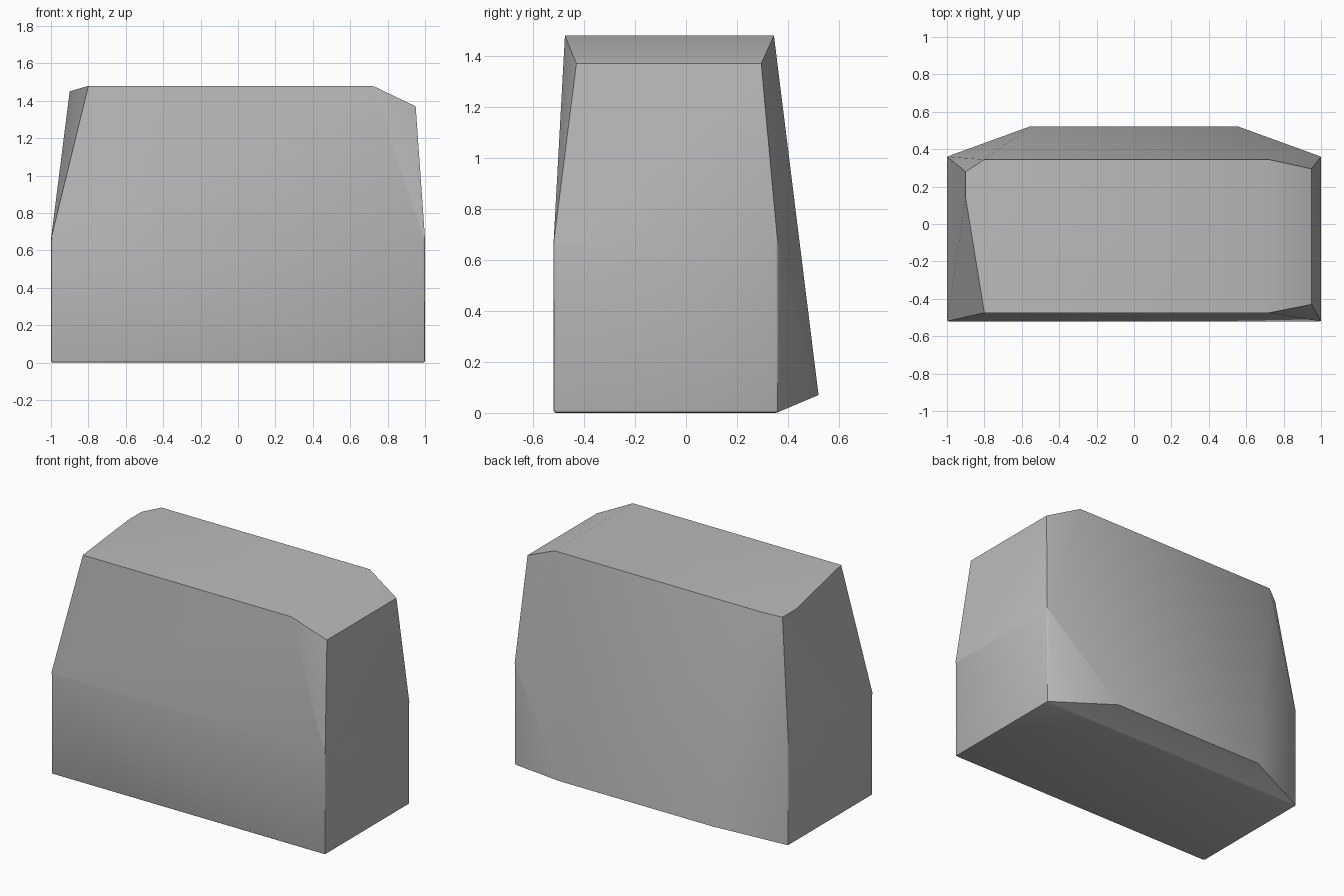
import bpy
import bmesh
import math

cube = bpy.data.objects.get("Cube")
if cube:
    bpy.data.objects.remove(cube, do_unlink=True)

FRONT, BACK, MID = -0.52, 0.36, 0.66

# Corner points of the faceted block, bottom to top
points = [(x, y, z) for x in (-1, 1) for y in (FRONT, BACK) for z in (0, MID)]
points += [(x, 0.52, 0.07) for x in (-0.56, 0.56)]                     # rear bulge
points += [(x, y, 1.48) for x in (-0.8, 0.72) for y in (-0.475, 0.345)]  # flat top
points += [(0.95, -0.43, 1.37), (0.95, 0.295, 1.37)]                   # left shoulder
points += [(-0.9, 0.14, 1.45), (-0.9, 0.28, 1.45)]                     # right shoulder

# Wrap the corners in a convex skin
bm = bmesh.new()
for p in points:
    bm.verts.new(p)
bmesh.ops.convex_hull(bm, input=bm.verts[:])
bmesh.ops.dissolve_limit(bm, angle_limit=math.radians(0.5),
                         verts=bm.verts[:], edges=bm.edges[:])


# Small bevel on the lower upright corners and around the base
def is_rim(edge):
    a, b = (v.co for v in edge.verts)
    along = [abs(a[i] - b[i]) > 0.001 for i in range(3)]
    return min(a.z, b.z) < 0.001 and sum(along) == 1


bmesh.ops.bevel(bm, geom=[e for e in bm.edges if is_rim(e)], offset=0.01,
                segments=2, profile=0.5, affect='EDGES', clamp_overlap=True)
bmesh.ops.recalc_face_normals(bm, faces=bm.faces[:])

mesh = bpy.data.meshes.new("stone_block")
bm.to_mesh(mesh)
bm.free()
block = bpy.data.objects.new("stone_block", mesh)
bpy.context.collection.objects.link(block)

# Plain grey surface
grey = bpy.data.materials.new("stone_grey")
grey.use_nodes = True
colour = (0.5, 0.5, 0.5, 1)
grey.diffuse_color = colour
grey.node_tree.nodes["Principled BSDF"].inputs["Base Color"].default_value = colour
mesh.materials.append(grey)

bpy.ops.object.select_all(action='DESELECT')
block.select_set(True)
bpy.context.view_layer.objects.active = block
bpy.ops.object.shade_smooth_by_angle(angle=math.radians(30))
